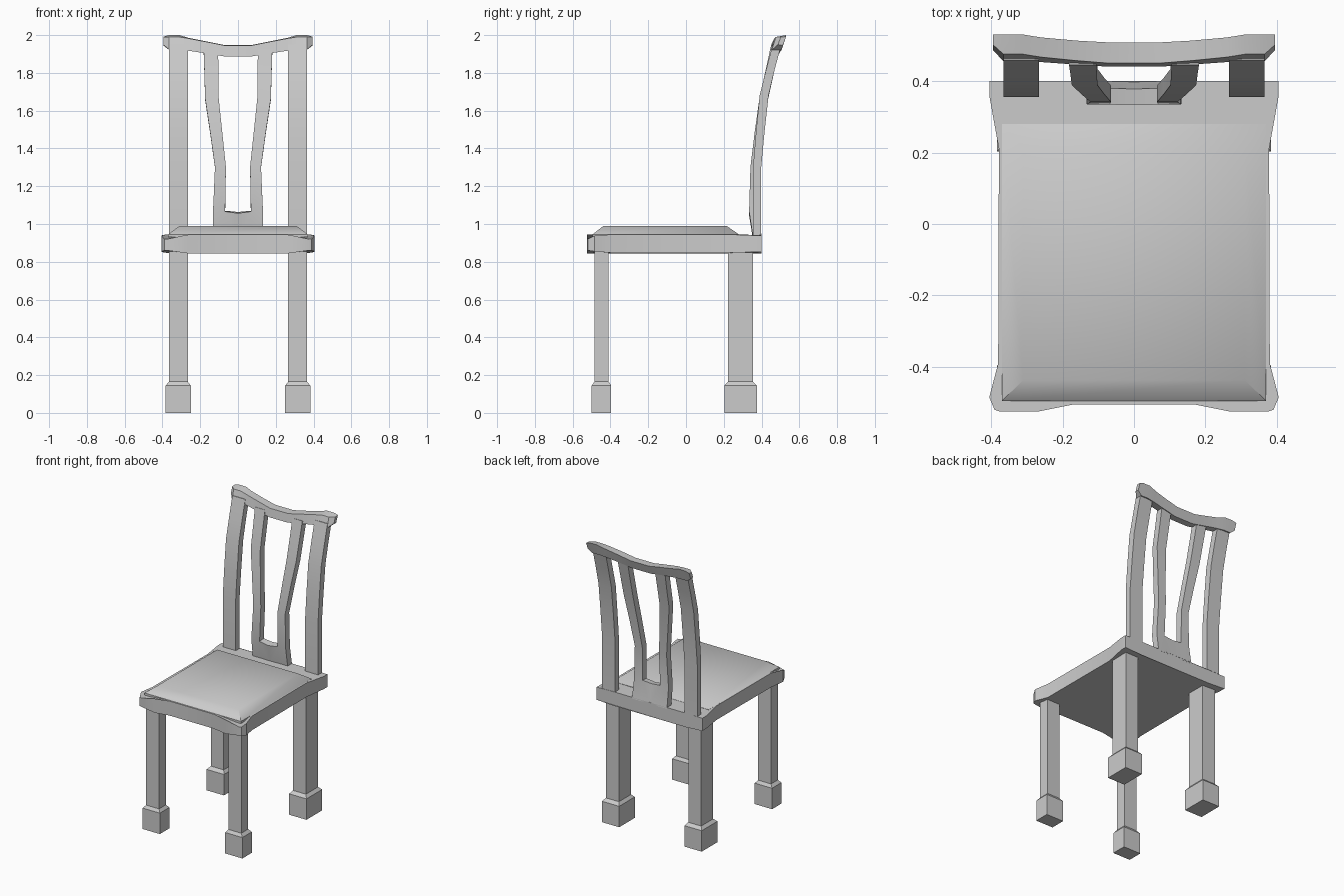
import bpy, bmesh
from math import radians

if "Cube" in bpy.data.objects:
    bpy.data.objects.remove(bpy.data.objects["Cube"])


def finish(bm, name, angle):
    bmesh.ops.recalc_face_normals(bm, faces=bm.faces)
    mesh = bpy.data.meshes.new(name)
    bm.to_mesh(mesh)
    bm.free()
    ob = bpy.data.objects.new(name, mesh)
    bpy.context.collection.objects.link(ob)
    bpy.ops.object.select_all(action='DESELECT')
    ob.select_set(True)
    bpy.context.view_layer.objects.active = ob
    bpy.ops.object.shade_smooth_by_angle(angle=radians(angle))
    return ob


def loft(name, rings, angle=30):
    """Skin a stack of equal-length rings and cap both ends."""
    bm = bmesh.new()
    loops = [[bm.verts.new(p) for p in r] for r in rings]
    n = len(loops[0])
    for a, b in zip(loops, loops[1:]):
        for i in range(n):
            j = (i + 1) % n
            bm.faces.new((a[i], a[j], b[j], b[i]))
    bm.faces.new(loops[0][::-1])
    bm.faces.new(loops[-1])
    return finish(bm, name, angle)


def rect(x0, x1, y0, y1, z, s=1):
    return [(s * x0, y0, z), (s * x1, y0, z), (s * x1, y1, z), (s * x0, y1, z)]


# Seat board: right half outline (x, y, bottom z, top z), pinched at front corners
half = [(0.17, -0.505, 0.845, 0.945), (0.27, -0.525, 0.845, 0.943),
        (0.375, -0.525, 0.86, 0.92), (0.39, -0.52, 0.86, 0.92),
        (0.405, -0.485, 0.855, 0.938), (0.38, -0.39, 0.847, 0.945),
        (0.378, 0.21, 0.847, 0.945), (0.405, 0.36, 0.852, 0.94),
        (0.405, 0.40, 0.852, 0.94), (0.28, 0.40, 0.845, 0.942)]
outline = half + [(-x, y, b, t) for x, y, b, t in reversed(half)]
loft("seat", [[(x, y, b) for x, y, b, t in outline],
              [(x, y, t) for x, y, b, t in outline]])

# Raised cushion
loft("cushion", [rect(-0.37, 0.37, -0.495, 0.28, 0.93),
                 rect(-0.37, 0.37, -0.495, 0.28, 0.945),
                 rect(-0.31, 0.31, -0.437, 0.215, 0.99)], 50)

# Legs with block feet, and the curved back posts
for s, side in ((-1, "left"), (1, "right")):
    for part, y0, y1, grow in (("front", -0.485, -0.41, 0.014),
                               ("back", 0.223, 0.355, 0.02)):
        foot = (0.25, 0.383, y0 - grow, y1 + grow)
        leg = (0.266, 0.365, y0, y1)
        loft(f"{part}_leg_{side}", [rect(*foot, 0, s), rect(*foot, 0.145, s),
                                    rect(*leg, 0.165, s), rect(*leg, 0.86, s)])
    path = [(0.355, 0.398, 0.92), (0.355, 0.398, 1.30), (0.37, 0.415, 1.48),
            (0.39, 0.437, 1.68), (0.425, 0.47, 1.82), (0.459, 0.505, 1.95)]
    loft(f"back_post_{side}", [rect(0.266, 0.365, a, b, z, s) for a, b, z in path])

# Dipped top rail: section per x as (y, z) of front-low, front-high, back-high, back-low
stations = [
    (0.395, [(0.487, 1.95), (0.502, 1.99), (0.53, 1.992), (0.512, 1.945)]),
    (0.365, [(0.455, 1.922), (0.475, 1.99), (0.53, 2.0), (0.506, 1.922)]),
    (0.31, [(0.455, 1.922), (0.475, 1.99), (0.53, 2.0), (0.506, 1.922)]),
    (0.26, [(0.453, 1.917), (0.467, 1.982), (0.522, 1.985), (0.502, 1.917)]),
    (0.16, [(0.446, 1.902), (0.457, 1.963), (0.513, 1.965), (0.493, 1.902)]),
    (0.07, [(0.44, 1.887), (0.45, 1.945), (0.508, 1.947), (0.487, 1.887)])]
full = stations + [(-x, sec) for x, sec in reversed(stations)]
loft("top_rail", [[(x, y, z) for y, z in sec] for x, sec in full])

# Forked back splat: mid-surface of the right half, mirrored and thickened
bm = bmesh.new()
rows = [(0.068, 0.134, 0.378, 0.93), (0.068, 0.132, 0.357, 1.068),
        (0.064, 0.122, 0.364, 1.30), (0.083, 0.147, 0.386, 1.48),
        (0.102, 0.174, 0.411, 1.66), (0.104, 0.178, 0.442, 1.80),
        (0.105, 0.182, 0.468, 1.92)]
strip = [[bm.verts.new((x, y, z)) for x in (xi, xo)] for xi, xo, y, z in rows]
for a, b in zip(strip, strip[1:]):
    bm.faces.new((a[0], a[1], b[1], b[0]))
low = bm.verts.new((0, 0.376, 0.93))
high = bm.verts.new((0, 0.355, 1.06))
bm.faces.new((low, strip[0][0], strip[1][0], high))
splat = finish(bm, "back_splat", 30)
mirror = splat.modifiers.new("Mirror", 'MIRROR')
mirror.use_clip = True
solid = splat.modifiers.new("Solidify", 'SOLIDIFY')
solid.thickness = 0.046
solid.offset = 0
for m in ("Mirror", "Solidify"):
    bpy.ops.object.modifier_move_to_index(modifier=m, index=0 if m == "Mirror" else 1)
bpy.ops.object.modifier_apply(modifier="Mirror")
bpy.ops.object.modifier_apply(modifier="Solidify")
bpy.ops.object.shade_smooth_by_angle(angle=radians(30))
